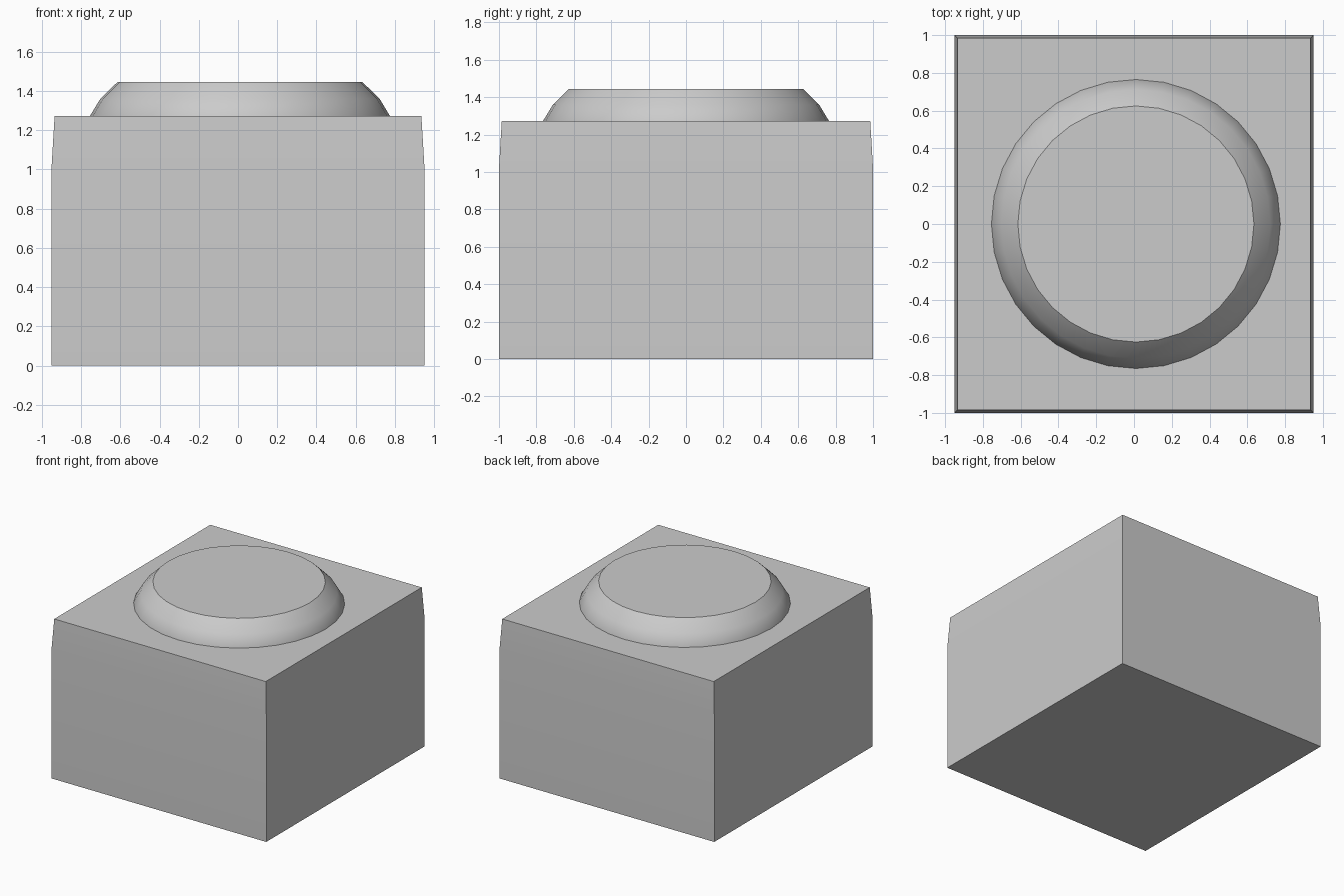
import bpy
import bmesh
from math import radians

if "Cube" in bpy.data.objects:
    bpy.data.objects.remove(bpy.data.objects["Cube"], do_unlink=True)

GREY = (0.6, 0.6, 0.6, 1.0)
grey = bpy.data.materials.new("light_grey")
grey.use_nodes = True
grey.diffuse_color = GREY
grey.node_tree.nodes["Principled BSDF"].inputs["Base Color"].default_value = GREY


def loft(name, rings, angle):
    """Skin a stack of equal-length rings and cap both ends."""
    bm = bmesh.new()
    loops = [[bm.verts.new(p) for p in ring] for ring in rings]
    n = len(loops[0])
    for low, high in zip(loops, loops[1:]):
        for i in range(n):
            j = (i + 1) % n
            bm.faces.new((low[i], low[j], high[j], high[i]))
    bm.faces.new(loops[0][::-1])
    bm.faces.new(loops[-1])
    mesh = bpy.data.meshes.new(name)
    bm.to_mesh(mesh)
    bm.free()
    mesh.materials.append(grey)
    obj = bpy.data.objects.new(name, mesh)
    bpy.context.collection.objects.link(obj)
    bpy.ops.object.select_all(action='DESELECT')
    obj.select_set(True)
    bpy.context.view_layer.objects.active = obj
    bpy.ops.object.shade_smooth_by_angle(angle=radians(angle))
    return obj


def rectangle(x, y, z):
    return [(-x, -y, z), (x, -y, z), (x, y, z), (-x, y, z)]


def circle(radius, z, centre_x, sides=32):
    bm = bmesh.new()
    made = bmesh.ops.create_circle(bm, segments=sides, radius=radius)
    ring = [(v.co.x + centre_x, v.co.y, z) for v in made["verts"]]
    bm.free()
    # Keep the ring anticlockwise so that the sides face outwards
    area = sum(a[0] * b[1] - b[0] * a[1] for a, b in zip(ring, ring[1:] + ring[:1]))
    return ring if area > 0 else ring[::-1]


# Block with upper walls that lean slightly inwards
loft("block", [rectangle(0.95, 1.0, 0), rectangle(0.95, 1.0, 1.02),
               rectangle(0.935, 0.985, 1.272)], 30)

# Rounded stud with a flat top, rooted just inside the block
loft("stud", [circle(0.765, 1.265, 0.01), circle(0.765, 1.272, 0.01),
              circle(0.712, 1.36, 0.01), circle(0.625, 1.445, 0.01)], 35)
